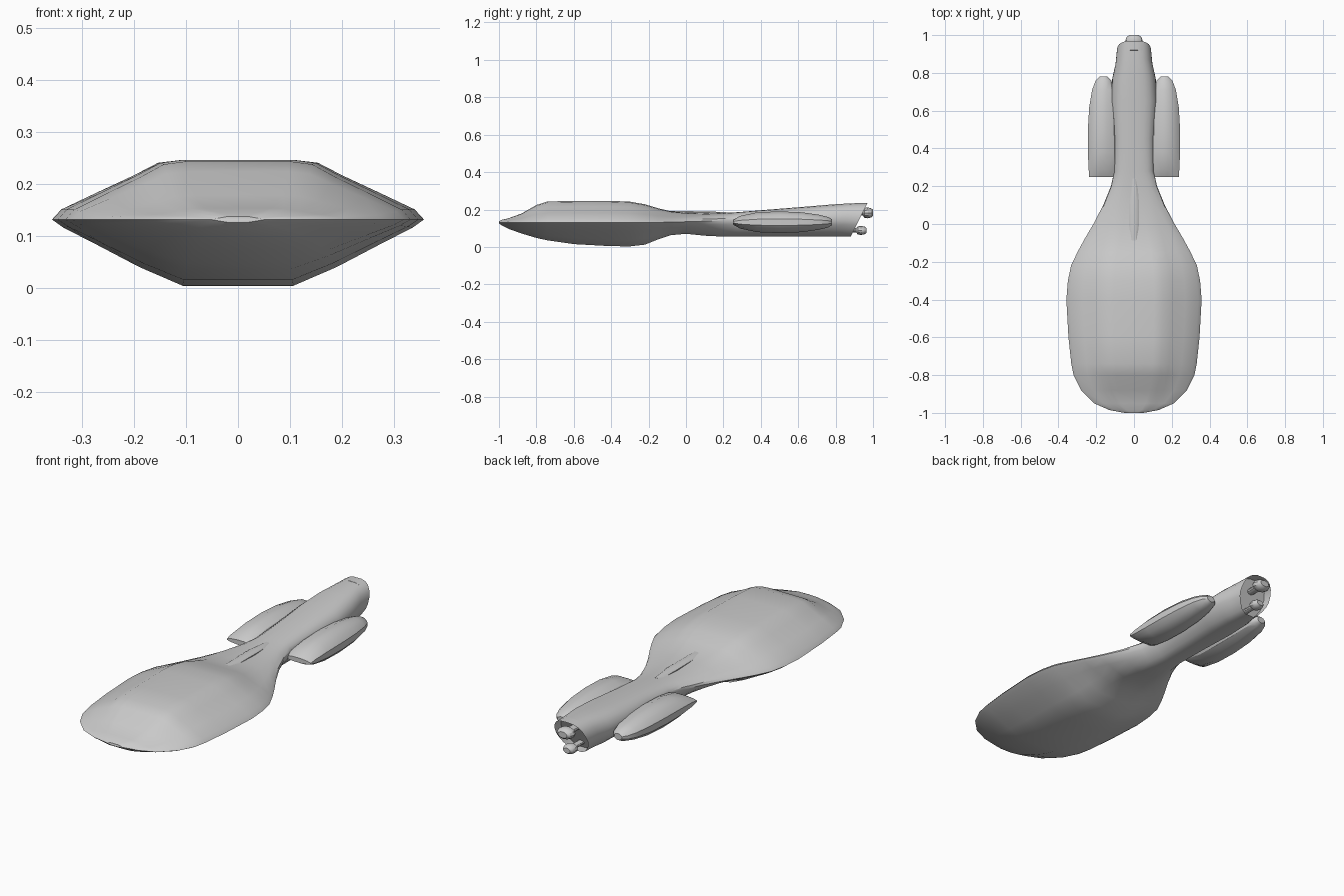
import bpy, bmesh, math
from mathutils import Matrix

cube = bpy.data.objects.get("Cube")
if cube:
    bpy.data.objects.remove(cube, do_unlink=True)

grey = bpy.data.materials.new("hull grey")
grey.use_nodes = True
colour = (0.6, 0.6, 0.6, 1)
grey.diffuse_color = colour
grey.node_tree.nodes["Principled BSDF"].inputs["Base Color"].default_value = colour


def finish(name, bm, angle=30):
    """Turn a bmesh into a named, shaded object."""
    bmesh.ops.recalc_face_normals(bm, faces=bm.faces)
    mesh = bpy.data.meshes.new(name)
    bm.to_mesh(mesh)
    bm.free()
    mesh.materials.append(grey)
    obj = bpy.data.objects.new(name, mesh)
    bpy.context.collection.objects.link(obj)
    bpy.ops.object.select_all(action="DESELECT")
    obj.select_set(True)
    bpy.context.view_layer.objects.active = obj
    bpy.ops.object.shade_smooth_by_angle(angle=math.radians(angle))
    return obj


def loft(rings):
    """Skin closed rings of equal length and cap both ends."""
    bm = bmesh.new()
    loops = [[bm.verts.new(p) for p in ring] for ring in rings]
    for a, b in zip(loops, loops[1:]):
        for i in range(len(a)):
            j = (i + 1) % len(a)
            bm.faces.new((a[i], a[j], b[j], b[i]))
    bm.faces.new(loops[0])
    rear = bm.faces.new(loops[-1])
    return bm, rear


def smoothstep(low, high, value):
    t = min(max((value - low) / (high - low), 0), 1)
    return t * t * (3 - 2 * t)


# Half sections as fractions of width and height, from belly to spine
saucer_half = [(0.3, -1), (0.53, -0.72), (0.76, -0.38), (0.94, -0.12), (1, 0),
               (0.95, 0.17), (0.76, 0.45), (0.56, 0.74), (0.43, 0.95), (0.3, 1)]
tail_half = [(0.28, -1), (0.55, -0.85), (0.78, -0.55), (0.94, -0.25), (1, 0),
             (0.98, 0.3), (0.88, 0.6), (0.7, 0.83), (0.48, 0.95), (0.22, 1)]

# Hull stations: y, half width, top, bottom
stations = [
    (-1, 0.05, 0.137, 0.125), (-0.985, 0.13, 0.145, 0.115),
    (-0.95, 0.21, 0.153, 0.097), (-0.88, 0.28, 0.178, 0.072),
    (-0.8, 0.32, 0.224, 0.048), (-0.74, 0.332, 0.243, 0.035),
    (-0.6, 0.347, 0.246, 0.015), (-0.4, 0.358, 0.246, 0.004),
    (-0.3, 0.35, 0.242, 0.003), (-0.22, 0.333, 0.228, 0.012),
    (-0.15, 0.3, 0.207, 0.04), (-0.08, 0.262, 0.19, 0.063),
    (0, 0.215, 0.182, 0.07), (0.1, 0.163, 0.178, 0.06),
    (0.2, 0.122, 0.18, 0.055), (0.28, 0.104, 0.186, 0.055),
    (0.45, 0.108, 0.2, 0.055), (0.65, 0.122, 0.216, 0.055),
    (0.78, 0.115, 0.227, 0.055), (0.88, 0.098, 0.233, 0.055),
    (0.97, 0.09, 0.235, 0.055)]


def hull_ring(y, width, top, bottom):
    blend = smoothstep(-0.2, 0.25, y)
    rim = 0.131 + 0.009 * blend
    half = []
    for (sx, sz), (tx, tz) in zip(saucer_half, tail_half):
        fx, fz = sx + (tx - sx) * blend, sz + (tz - sz) * blend
        z = rim + fz * (top - rim if fz > 0 else rim - bottom)
        # The stern rakes forward toward the belly
        rake = smoothstep(0.7, 0.97, y) * (top - z) * 0.5
        half.append((fx * width, y - rake, z))
    return half + [(-x, py, z) for x, py, z in reversed(half)]


bm, stern = loft([hull_ring(*s) for s in stations])
bmesh.ops.inset_region(bm, faces=[stern], thickness=0.012)
bmesh.ops.translate(bm, verts=stern.verts, vec=(0, -0.05, 0))
finish("main_hull", bm)


# Raised spine on the neck
def spine_ring(y, width, top):
    return [(-width, y, 0.15), (-width, y, top - 0.007), (-width * 0.5, y, top),
            (width * 0.5, y, top), (width, y, top - 0.007), (width, y, 0.15)]


bm, _ = loft([spine_ring(-0.1, 0.02, 0.192), spine_ring(0, 0.026, 0.191),
              spine_ring(0.12, 0.026, 0.19), spine_ring(0.24, 0.016, 0.184)])
finish("neck_spine", bm)

# Side engine pods: y, inner x, outer x, half height
pod_stations = [
    (0.25, 0.09, 0.237, 0.012), (0.29, 0.09, 0.24, 0.034),
    (0.38, 0.09, 0.244, 0.053), (0.5, 0.09, 0.244, 0.058),
    (0.62, 0.095, 0.237, 0.053), (0.71, 0.105, 0.222, 0.04),
    (0.76, 0.12, 0.203, 0.028), (0.78, 0.14, 0.182, 0.016)]
pod_half = [(1, 0.3), (0.86, 0.72), (0.6, 1), (0.35, 1), (0.1, 0.72), (0, 0.3)]


def pod_ring(side, y, inner, outer, height):
    upper = [(side * (inner + f * (outer - inner)), y, 0.132 + h * height)
             for f, h in pod_half]
    return upper + [(x, py, 0.264 - z) for x, py, z in reversed(upper)]


for label, side in (("left", 1), ("right", -1)):
    bm, _ = loft([pod_ring(side, *s) for s in pod_stations])
    finish(label + "_engine_pod", bm)


# Stern thrusters: rounded nozzles on short stems
def thruster(name, z, width, height, start, end):
    profile = [(0.45, start), (0.5, end - 0.055), (0.92, end - 0.045), (1, end - 0.028),
               (0.85, end - 0.01), (0.55, end)]
    turn = [2 * math.pi * i / 12 for i in range(12)]
    bm, _ = loft([[(r * width * math.cos(a), y, z + r * height * math.sin(a))
                   for a in turn] for r, y in profile])
    finish(name, bm)


thruster("upper_thruster", 0.182, 0.046, 0.029, 0.86, 1)
thruster("lower_thruster", 0.088, 0.034, 0.024, 0.8, 0.965)
